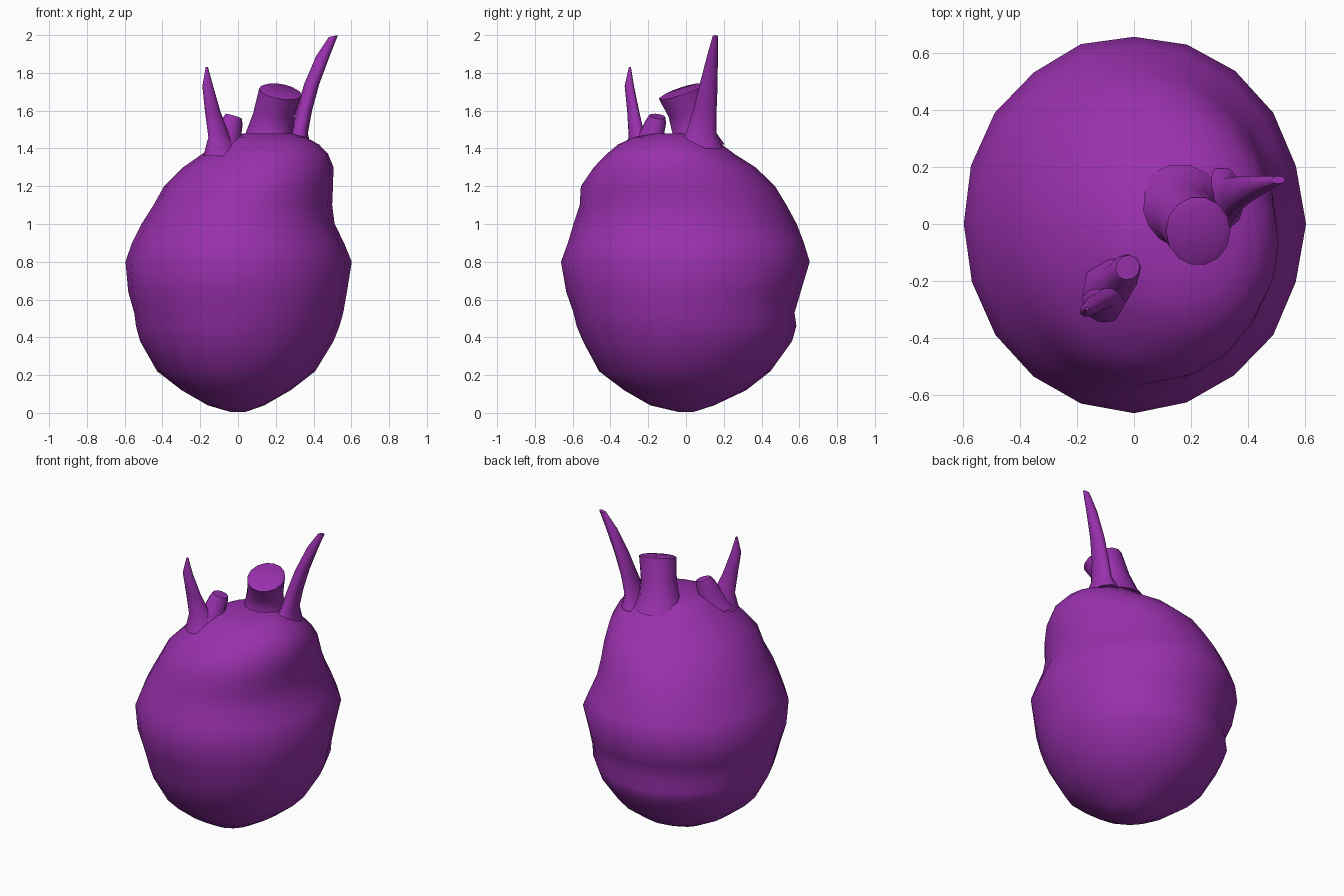
import bpy, bmesh, math, random
from mathutils import Vector

random.seed(4)

purple = bpy.data.materials.new("purple")
purple.diffuse_color = (0.32, 0.03, 0.42, 1)


def finish(name, bm, angle):
    bmesh.ops.recalc_face_normals(bm, faces=bm.faces)
    me = bpy.data.meshes.new(name)
    bm.to_mesh(me)
    bm.free()
    me.materials.append(purple)
    ob = bpy.data.objects.new(name, me)
    bpy.context.collection.objects.link(ob)
    bpy.ops.object.select_all(action='DESELECT')
    ob.select_set(True)
    bpy.context.view_layer.objects.active = ob
    bpy.ops.object.shade_smooth_by_angle(angle=math.radians(angle))
    return ob


def loft(name, rings, angle=50):
    """Skin a list of equally long point rings and cap both ends."""
    bm = bmesh.new()
    rows = [[bm.verts.new(p) for p in r] for r in rings]
    n = len(rows[0])
    for a, b in zip(rows, rows[1:]):
        for i in range(n):
            j = (i + 1) % n
            bm.faces.new((a[i], a[j], b[j], b[i]))
    bm.faces.new(rows[0][::-1])
    bm.faces.new(rows[-1])
    return finish(name, bm, angle)


def oval(cx, cy, cz, rx, ry, n, turn=0.0, slope=(0, 0)):
    """Oval ring, turned about z, its plane tilted by slope."""
    pts = []
    for i in range(n):
        a = 2 * math.pi * i / n
        u, v = rx * math.cos(a), ry * math.sin(a)
        x = u * math.cos(turn) - v * math.sin(turn)
        y = u * math.sin(turn) + v * math.cos(turn)
        pts.append(Vector((cx + x, cy + y, cz + slope[0] * x + slope[1] * y)))
    return pts


# Bulb: height, x extents, y extents
PROFILE = [
    (0.005, -0.04, 0.04, -0.04, 0.04),
    (0.04, -0.16, 0.14, -0.19, 0.15),
    (0.12, -0.30, 0.28, -0.33, 0.32),
    (0.22, -0.43, 0.41, -0.46, 0.45),
    (0.38, -0.52, 0.51, -0.55, 0.56),
    (0.46, -0.545, 0.54, -0.58, 0.59),
    (0.53, -0.56, 0.56, -0.60, 0.59),
    (0.64, -0.585, 0.575, -0.635, 0.615),
    (0.80, -0.60, 0.60, -0.66, 0.66),
    (0.90, -0.56, 0.56, -0.63, 0.625),
    (1.00, -0.51, 0.515, -0.60, 0.585),
    (1.10, -0.45, 0.50, -0.565, 0.535),
    (1.20, -0.39, 0.505, -0.555, 0.475),
    (1.30, -0.29, 0.505, -0.49, 0.37),
    (1.37, -0.19, 0.48, -0.42, 0.26),
    (1.42, -0.12, 0.43, -0.36, 0.19),
    (1.46, -0.06, 0.36, -0.28, 0.13),
    (1.48, 0.03, 0.28, -0.17, 0.05),
]
body = []
for z, x0, x1, y0, y1 in PROFILE:
    ring = oval((x0 + x1) / 2, (y0 + y1) / 2, z, (x1 - x0) / 2, (y1 - y0) / 2, 20)
    for i, p in enumerate(ring):
        a = 2 * math.pi * i / 20
        # shallow fold across the lower back
        back = max(0.0, math.cos(a - math.radians(125))) ** 2
        dent = 0.055 * back * math.exp(-((z - 0.56) / 0.06) ** 2)
        k = 1 - dent + random.uniform(-0.008, 0.004)
        p.x *= k
        p.y *= k
    body.append(ring)
loft("bulb", body, 60)

# Thick cut stalk, flared at the root, end face tilted to the front
loft("thick_stalk", [
    oval(0.16, 0.05, 1.42, 0.16, 0.16, 14),
    oval(0.165, 0.045, 1.48, 0.125, 0.12, 14),
    oval(0.19, 0.015, 1.58, 0.11, 0.11, 14, 0, (-0.05, 0.1)),
    oval(0.225, -0.025, 1.70, 0.113, 0.12, 14, 0, (-0.15, 0.32)),
    oval(0.225, -0.023, 1.71, 0.095, 0.10, 14, 0, (-0.15, 0.32)),
])

# Tall blade-like shoot
loft("tall_shoot", [
    oval(0.31, 0.07, 1.40, 0.08, 0.13, 10),
    oval(0.325, 0.08, 1.48, 0.045, 0.085, 10),
    oval(0.35, 0.10, 1.60, 0.042, 0.065, 10),
    oval(0.39, 0.12, 1.74, 0.040, 0.050, 10),
    oval(0.45, 0.14, 1.89, 0.036, 0.030, 10),
    oval(0.505, 0.155, 1.995, 0.024, 0.014, 10, 0, (0.2, 0)),
])

# Short pointed shoot
loft("short_shoot", [
    oval(-0.08, -0.25, 1.36, 0.11, 0.09, 10, 0.6),
    oval(-0.10, -0.26, 1.46, 0.065, 0.035, 10, 0.5),
    oval(-0.135, -0.28, 1.60, 0.044, 0.030, 10, 0.4),
    oval(-0.16, -0.30, 1.73, 0.031, 0.024, 10, 0.4),
    oval(-0.165, -0.297, 1.83, 0.006, 0.006, 10),
])

# Small stub leaning inward beside it
loft("small_stub", [
    oval(-0.07, -0.21, 1.38, 0.12, 0.10, 10, 0.8),
    oval(-0.05, -0.185, 1.47, 0.075, 0.06, 10, 0.8),
    oval(-0.03, -0.16, 1.54, 0.057, 0.052, 10, 0.8, (-0.3, -0.1)),
    oval(-0.022, -0.152, 1.57, 0.045, 0.042, 10, 0.8, (-0.3, -0.1)),
])
